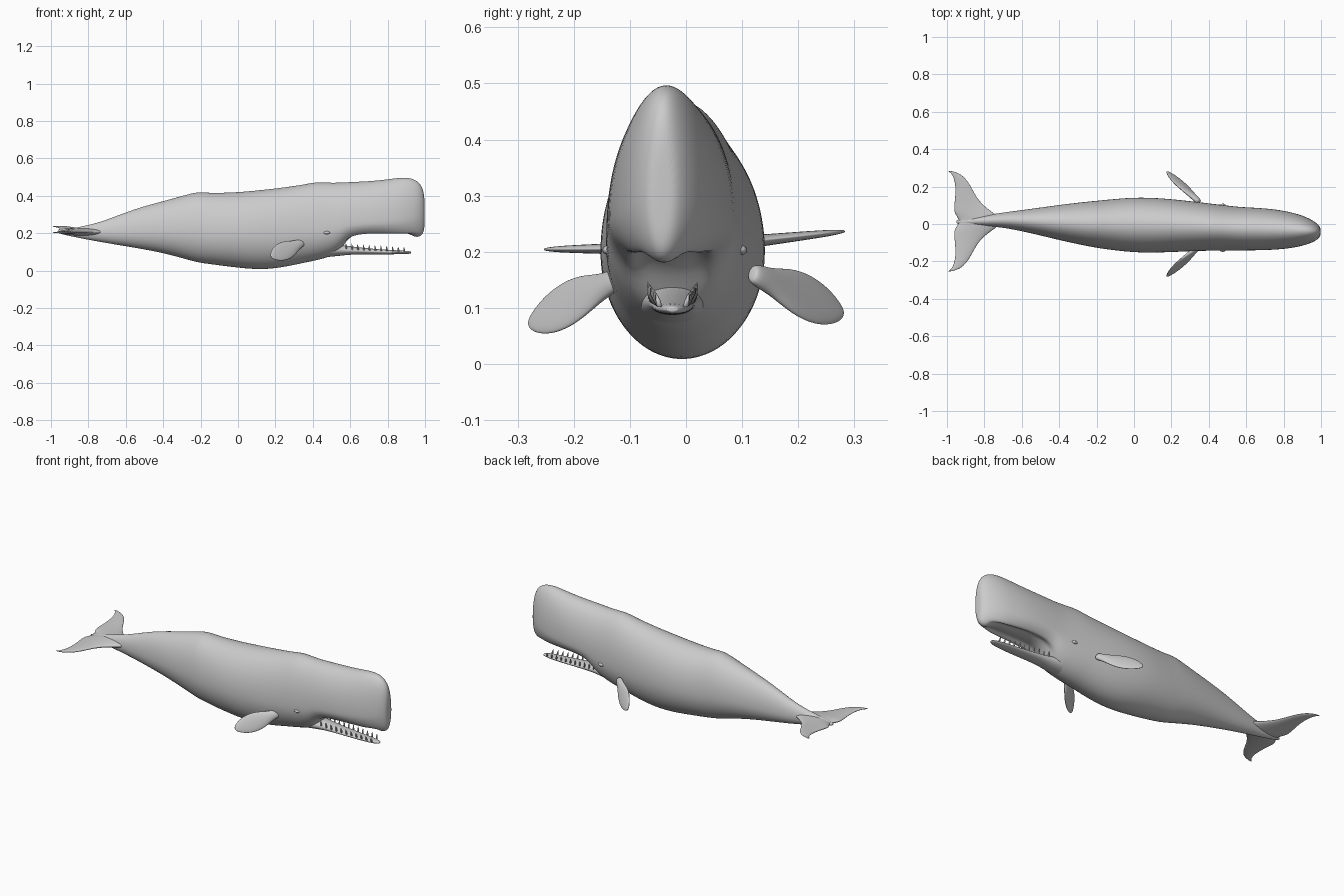
import bpy, bmesh, math
from mathutils import Vector

N = 28  # points around each loft ring


def loft(name, rings, subsurf=2):
    """Skin a list of closed rings, cap both ends and smooth."""
    bm = bmesh.new()
    vs = [[bm.verts.new(p) for p in r] for r in rings]
    n = len(vs[0])
    for a, b in zip(vs, vs[1:]):
        for i in range(n):
            j = (i + 1) % n
            bm.faces.new((a[i], a[j], b[j], b[i]))
    for r in (vs[0], vs[-1]):
        c = bm.verts.new(sum((v.co for v in r), Vector()) / n)
        for i in range(n):
            bm.faces.new((r[i], r[(i + 1) % n], c))
    bmesh.ops.recalc_face_normals(bm, faces=bm.faces)
    for f in bm.faces:
        f.smooth = True
    me = bpy.data.meshes.new(name)
    bm.to_mesh(me)
    bm.free()
    ob = bpy.data.objects.new(name, me)
    bpy.context.collection.objects.link(ob)
    if subsurf:
        m = ob.modifiers.new("smooth", 'SUBSURF')
        m.levels = m.render_levels = subsurf
    return ob


def ellipse(c, u, v, n=12):
    c, u, v = Vector(c), Vector(u), Vector(v)
    return [c + u * math.cos(2 * math.pi * i / n) + v * math.sin(2 * math.pi * i / n)
            for i in range(n)]


# Body: x, top, bottom, centre y, half width, height of widest point
body = [
    (-.95, .215, .195, .012, .012, .205), (-.8, .242, .165, .017, .028, .205),
    (-.7, .272, .147, .022, .040, .20), (-.55, .333, .122, .016, .065, .205),
    (-.4, .372, .095, .008, .095, .21), (-.26, .412, .055, .001, .118, .21),
    (-.21, .423, .042, -.001, .125, .21), (-.15, .416, .034, -.003, .133, .20),
    (0, .42, .014, -.005, .149, .20), (.13, .433, .003, -.007, .147, .20),
    (.25, .447, .018, -.010, .139, .20), (.36, .463, .043, -.014, .130, .21),
    (.41, .476, .052, -.017, .127, .21), (.5, .471, .075, -.022, .121, .22),
    (.555, .473, .11, -.025, .118, .235), (.6, .475, .172, -.026, .116, .25),
    (.75, .482, .178, -.029, .111, .26), (.86, .499, .17, -.034, .093, .27),
    (.91, .499, .171, -.036, .078, .28), (.95, .487, .175, -.039, .062, .29),
    (.98, .46, .185, -.041, .043, .30), (.997, .41, .21, -.042, .024, .30),
]
rings = []
for x, top, bot, yc, w, zm in body:
    ring = []
    for i in range(N):
        a = 2 * math.pi * i / N
        c, s = math.cos(a), math.sin(a)
        z = zm + (top - zm if s > 0 else zm - bot) * s
        # hollow of the palate
        if .59 < x < .93 and s < -.85:
            z += .03
        ring.append((x, yc + w * c, z))
    rings.append(ring)
loft("body", rings)

# Lower jaw: x, centre z, half width, half height
jaw = [(.40, .11, .075, .05), (.48, .113, .066, .04), (.54, .11, .052, .032),
       (.60, .108, .043, .022), (.70, .103, .038, .016), (.80, .099, .034, .012),
       (.88, .098, .028, .010), (.925, .097, .014, .007)]
loft("lower_jaw", [ellipse((x, -.024, z), (0, w, 0), (0, 0, h), 16)
                   for x, z, w, h in jaw])

# Teeth in two rows
for side in (-1, 1):
    for i in range(11):
        t = i / 10
        x = .58 + .31 * t
        y = -.024 + side * (.038 - .015 * t)
        z = .112 - .010 * t
        h = .034 - .010 * t
        loft("tooth", [ellipse((x - k * .003, y + side * k * .006, z + h * k),
                               (r, 0, 0), (0, r, 0), 8)
                       for k, r in ((0, .005), (.5, .004), (.85, .002), (1, .0005))], 0)

# Flippers: fraction along the axis, half chord, half thickness
chord = Vector((-.55, 0, .8)).normalized()
fin = [(-.12, .022, .016), (.1, .027, .015), (.3, .045, .013), (.5, .054, .011),
       (.7, .050, .009), (.86, .036, .007), (.96, .020, .005), (1, .008, .003)]
for name, s, dz in (("flipper_near", -1, 0), ("flipper_far", 1, .018)):
    root, tip = Vector((.33, s * .135, .145 + dz / 2)), Vector((.178, s * .28, .072 + dz))
    axis = tip - root
    normal = axis.cross(chord).normalized()
    loft(name, [ellipse(root + axis * t, chord * c, normal * h) for t, c, h in fin])

# Tail flukes: distance from the middle, leading x, trailing x, half thickness
half = [(0, -.70, -.935, .022), (.03, -.725, -.955, .019), (.055, -.765, -.968, .016),
        (.10, -.82, -.962, .012), (.15, -.852, -.956, .010), (.20, -.878, -.957, .008),
        (.24, -.91, -.968, .006), (.258, -.94, -.98, .004), (.268, -.975, -.995, .002)]
span = [(-d, a, b, h) for d, a, b, h in half[:0:-1]] + half
rings = []
for d, a, b, h in span:
    z = .207 + (.11 * d if d > 0 else .01 * d)
    rings.append(ellipse(((a + b) / 2, .015 + d, z), ((a - b) / 2, 0, 0), (0, 0, h)))
loft("tail_flukes", rings)

# Eyes with a lid fold
for s in (-1, 1):
    bpy.ops.mesh.primitive_uv_sphere_add(segments=16, ring_count=10, radius=1,
                                         location=(.475, -.02 + s * .117, .203))
    eye = bpy.context.object
    eye.name = "eye"
    eye.scale = (.018, .012, .009)
    bpy.ops.object.shade_smooth()
